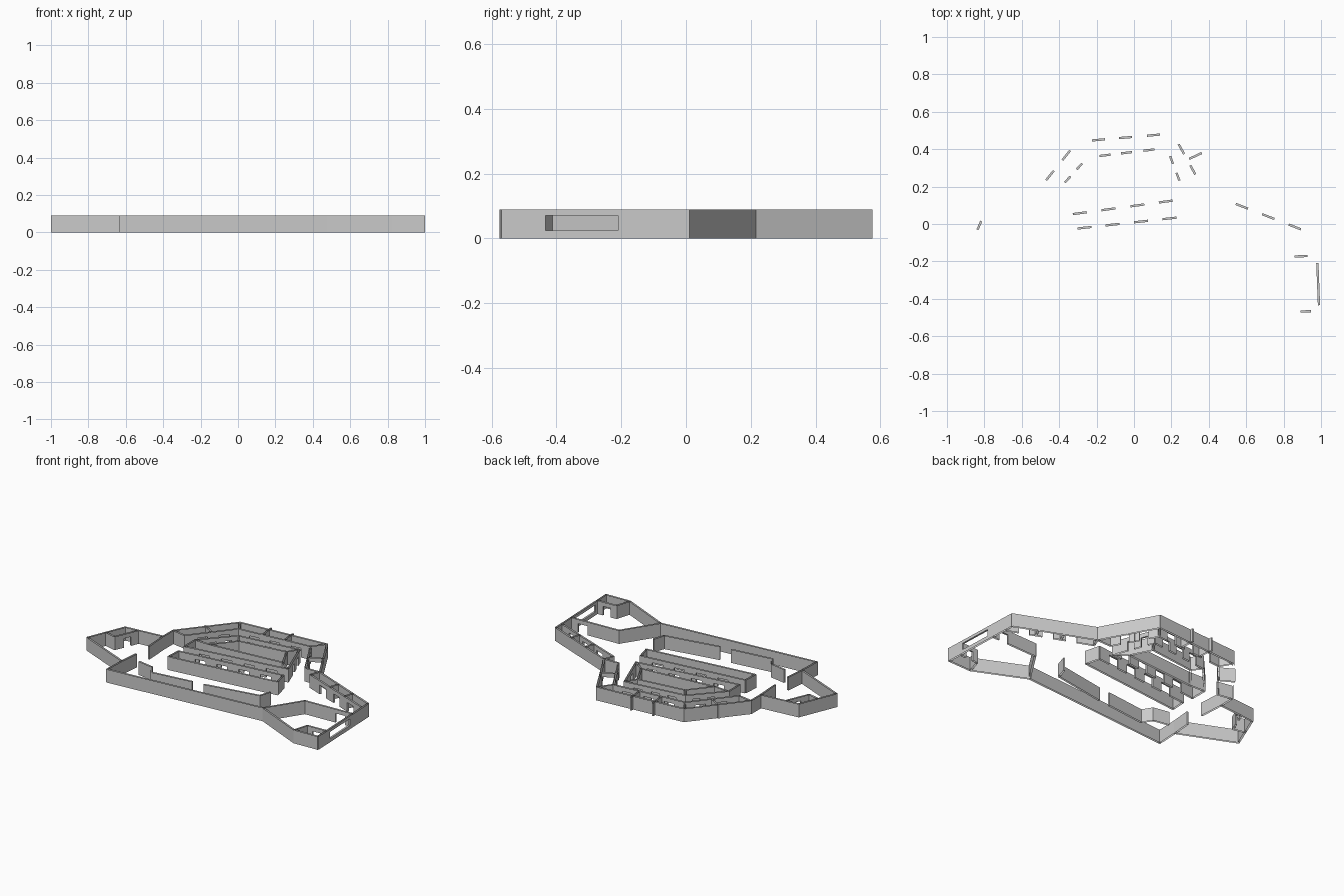
import bpy, bmesh
from mathutils import Vector

H, T = 0.09, 0.012          # wall height, wall thickness
DOOR = (0.0, 0.062)         # door opening heights
WINDOW = (0.025, 0.07)      # window opening heights


def wall(name, pts, openings=(), closed=False, span=DOOR):
    """Hollow double-faced wall along a plan path; openings are (x, y, width)."""
    bm = bmesh.new()
    pts = [Vector(p) for p in pts]
    if closed:
        pts.append(pts[0])
    for i, (p, q) in enumerate(zip(pts, pts[1:])):
        d = (q - p).normalized()
        n = Vector((-d.y, d.x)) * T / 2
        length = (q - p).length
        # run past the corners a little so neighbouring segments meet
        s0 = -T / 5 if closed or i else 0
        s1 = length + (T / 5 if closed or i < len(pts) - 2 else 0)

        def quad(*cs):
            bm.faces.new([bm.verts.new((*(p + d * s + n * side), z)) for s, side, z in cs])

        def panel(a, b, z0, z1):
            if z1 - z0 < 1e-4 or b - a < 1e-4:
                return
            quad((a, -1, z0), (b, -1, z0), (b, -1, z1), (a, -1, z1))
            quad((b, 1, z0), (a, 1, z0), (a, 1, z1), (b, 1, z1))

        def jamb(s, z0, z1):
            quad((s, -1, z0), (s, 1, z0), (s, 1, z1), (s, -1, z1))

        def flat(a, b, z):
            quad((a, -1, z), (b, -1, z), (b, 1, z), (a, 1, z))

        cuts = []
        for x, y, w in openings:
            r = Vector((x, y)) - p
            if abs(r.dot(n) * 2 / T) < 0.02 and w / 2 < r.dot(d) < length - w / 2:
                cuts.append((r.dot(d) - w / 2, r.dot(d) + w / 2))
        at = s0
        z0, z1 = span
        for a, b in sorted(cuts):
            panel(at, a, 0, H)
            panel(a, b, 0, z0)
            panel(a, b, z1, H)
            jamb(a, z0, z1)
            jamb(b, z0, z1)
            flat(a, b, z1)
            if z0 > 0:
                flat(a, b, z0)
            at = b
        panel(at, s1, 0, H)
        jamb(s0, 0, H)
        jamb(s1, 0, H)
    me = bpy.data.meshes.new(name)
    bm.to_mesh(me)
    bm.free()
    bpy.context.collection.objects.link(bpy.data.objects.new(name, me))


def dividers(name, pairs):
    for i, (a, b) in enumerate(pairs):
        wall(f"{name}_{i + 1}", [a, b])


# outer shell with the long window at the right-hand end
A, B, C, D = (0.994, -0.563), (0.972, 0.006), (0.467, 0.211), (0.27, 0.569)
E, F, G = (-0.35, 0.522), (-0.62, 0.19), (-0.62, 0.085)
wing_top, wing_tip, wing_base = (-0.888, 0.06), (-0.993, -0.195), (-0.622, -0.355)
I, J, K = (-0.628, -0.505), (0.48, -0.415), (0.82, -0.569)
wall("outer_wall", [A, B, C, D, E, F, G, wing_top, wing_tip, wing_base, I, J, K],
     [(0.984, -0.322, 0.225)], closed=True, span=WINDOW)

# rooms along the right-hand back wall
wall("right_room_wall", [C, (0.44, 0.148), (0.968, -0.058)],
     [(0.577, 0.095, 0.07), (0.718, 0.04, 0.07), (0.86, -0.016, 0.07)])
dividers("right_room_divider", [((0.64, 0.07), (0.664, 0.13)), ((0.79, 0.011), (0.814, 0.07))])

# rooms along the back wall
wall("back_room_wall", [C, (0.36, 0.207), (0.207, 0.484), (-0.303, 0.44), (-0.52, 0.172), F],
     [(0.31, 0.287, 0.055), (0.253, 0.4, 0.06), (-0.19, 0.452, 0.07), (-0.045, 0.463, 0.07),
      (0.105, 0.476, 0.07), (-0.45, 0.26, 0.065), (-0.362, 0.367, 0.065)])
wall("back_link_wall", [(0.282, 0.342), (0.374, 0.385)], [(0.328, 0.365, 0.075)])
dividers("back_room_divider", [((0.02, 0.468), (0.012, 0.574)), ((-0.135, 0.456), (-0.145, 0.565)),
                               ((-0.41, 0.308), (-0.5, 0.36)), ((0.207, 0.484), D),
                               ((-0.303, 0.44), E)])

# central ring of rooms around a closed court
ring = [(0.28, 0.135), (0.176, 0.407), (-0.248, 0.356), (-0.43, 0.155), (-0.43, 0.039)]
court = [(0.2, 0.195), (0.13, 0.335), (-0.2, 0.295), (-0.32, 0.15)]
wall("ring_wall", ring,
     [(0.232, 0.252, 0.045), (0.2, 0.342, 0.045), (-0.155, 0.367, 0.06), (-0.04, 0.381, 0.06),
      (0.08, 0.395, 0.06), (-0.355, 0.238, 0.045), (-0.292, 0.308, 0.045),
      (-0.29, 0.058, 0.075), (-0.137, 0.079, 0.075), (0.018, 0.1, 0.075), (0.17, 0.119, 0.075)],
     closed=True)
wall("court_wall", court, closed=True)
dividers("ring_divider", list(zip(ring[:4], court)))

# lower central row of rooms
wall("central_row_wall", [(-0.42, -0.037), (0.31, 0.043), (0.335, -0.055), (-0.425, -0.138)],
     [(-0.265, -0.018, 0.075), (-0.115, -0.003, 0.075), (0.038, 0.013, 0.075), (0.19, 0.028, 0.075)])
wall("central_row_end", [(-0.42, -0.037), (-0.425, -0.138)])

# front hall partitions
wall("front_partition_right", [(-0.015, -0.345), (0.36, -0.28), (0.385, -0.2)])
wall("front_partition_left", [(-0.095, -0.352), (-0.38, -0.385), (-0.42, -0.32), (-0.53, -0.30)])

# left wing partitions
wall("wing_wall_front", [wing_base, (-0.61, -0.22)])
wall("wing_wall_back", [(-0.61, -0.085), G])
wall("wing_closet", [(-0.795, 0.067), (-0.862, -0.09), (-0.945, -0.07)], [(-0.825, -0.008, 0.05)])

# right-hand end room partitions
wall("end_room_wall", [J, (0.63, -0.183), (0.978, -0.169)], [(0.893, -0.172, 0.07)])
wall("end_closet", [K, (0.85, -0.47), (0.988, -0.464)], [(0.918, -0.467, 0.055)])
